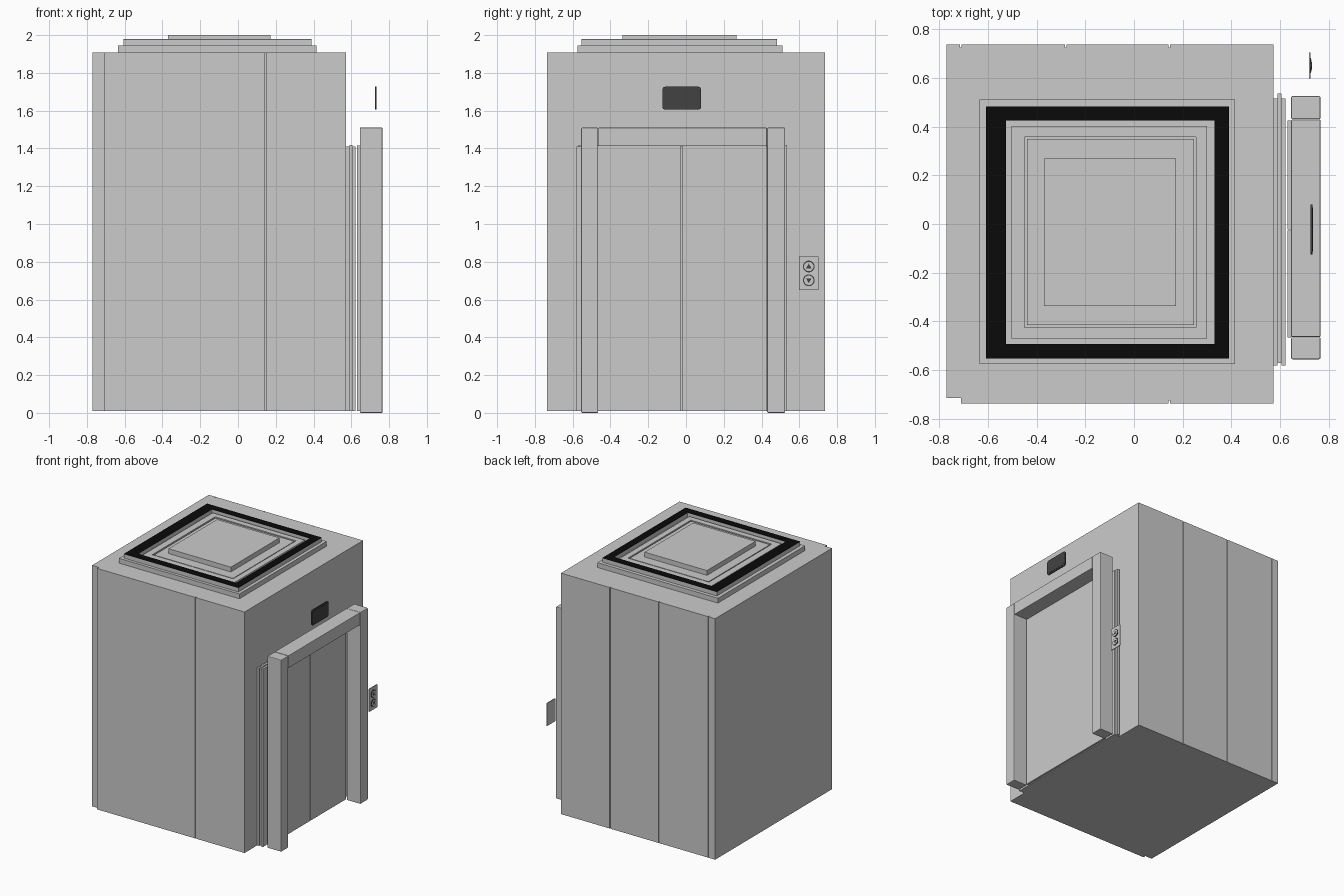
import bpy, bmesh, math
from mathutils import Matrix

if "Cube" in bpy.data.objects:
    bpy.data.objects.remove(bpy.data.objects["Cube"])


def material(name, v):
    m = bpy.data.materials.new(name)
    m.diffuse_color = (v, v, v, 1)
    m.use_nodes = True
    m.node_tree.nodes["Principled BSDF"].inputs["Base Color"].default_value = m.diffuse_color
    return m


BLACK = material("black", 0.003)
DARK = material("dark_glass", 0.055)


def finish(name, bm, mat=None, bevel=0, segments=2):
    bmesh.ops.recalc_face_normals(bm, faces=bm.faces)
    me = bpy.data.meshes.new(name)
    bm.to_mesh(me)
    bm.free()
    ob = bpy.data.objects.new(name, me)
    bpy.context.collection.objects.link(ob)
    if mat:
        me.materials.append(mat)
    if bevel:
        b = ob.modifiers.new("bevel", 'BEVEL')
        b.width, b.segments = bevel, segments
    return ob


def box(name, x, y, z, mat=None, bevel=0):
    bm = bmesh.new()
    size = (x[1] - x[0], y[1] - y[0], z[1] - z[0])
    mid = (sum(x) / 2, sum(y) / 2, sum(z) / 2)
    bmesh.ops.create_cube(bm, size=1, matrix=Matrix.Translation(mid) @ Matrix.Diagonal((*size, 1)))
    return finish(name, bm, mat, bevel)


def extrude(name, points, vec, mat=None, bevel=0):
    bm = bmesh.new()
    face = bm.faces.new([bm.verts.new(p) for p in points])
    ext = bmesh.ops.extrude_face_region(bm, geom=[face], use_keep_orig=True)
    bmesh.ops.translate(bm, vec=vec, verts=[v for v in ext["geom"] if isinstance(v, bmesh.types.BMVert)])
    return finish(name, bm, mat, bevel)


def square_ring(name, outer, inner, z0, z1, mat=None):
    # Rectangular frame from (x0, x1, y0, y1) outlines
    bm = bmesh.new()

    def loop(r, z):
        return [bm.verts.new(p) for p in
                ((r[0], r[2], z), (r[1], r[2], z), (r[1], r[3], z), (r[0], r[3], z))]
    loops = [loop(outer, z0), loop(outer, z1), loop(inner, z1), loop(inner, z0)]
    for a, b in zip(loops, loops[1:] + loops[:1]):
        for i in range(4):
            j = (i + 1) % 4
            bm.faces.new((a[i], a[j], b[j], b[i]))
    return finish(name, bm, mat)


def rounded_plate(name, x0, x1, y, z, r, mat=None):
    # Plate facing +x with rounded corners
    pts = []
    corners = ((y[1] - r, z[1] - r), (y[0] + r, z[1] - r), (y[0] + r, z[0] + r), (y[1] - r, z[0] + r))
    for q, (cy, cz) in enumerate(corners):
        for k in range(5):
            a = math.radians(90 * q + 22.5 * k)
            pts.append((x0, cy + r * math.cos(a), cz + r * math.sin(a)))
    return extrude(name, pts, (x1 - x0, 0, 0), mat)


def disc(name, x0, x1, cy, cz, r, mat=None):
    pts = [(x0, cy + r * math.cos(math.tau * k / 32), cz + r * math.sin(math.tau * k / 32)) for k in range(32)]
    return extrude(name, pts, (x1 - x0, 0, 0), mat)


# Cabin: footprint with panel seams and stepped rear corners
def seam(x, y, inward):
    return [(x - 0.003, y), (x - 0.003, y + inward), (x + 0.003, y + inward), (x + 0.003, y)]


foot = [(-0.77, -0.715), (-0.71, -0.715), (-0.71, -0.737)] + seam(0.145, -0.737, 0.012)
foot += [(0.573, -0.737), (0.573, 0.737)]
for sx in (0.145, -0.28, -0.71):
    foot += reversed(seam(sx, 0.737, -0.012))
foot += [(-0.77, 0.737)]
extrude("cabin", [(x, y, 0.01) for x, y in foot], (0, 0, 1.897))

# Ceiling: stepped plates, dark light strip and raised centre
box("roof_base", (-0.635, 0.415), (-0.575, 0.51), (1.907, 1.945))
outer, inner = (-0.607, 0.39, -0.552, 0.483), (-0.525, 0.33, -0.493, 0.425)
square_ring("roof_rim", outer, inner, 1.945, 1.977)
square_ring("roof_light_strip", outer, inner, 1.977, 1.979, BLACK)
square_ring("roof_inner_step", (-0.503, 0.30, -0.47, 0.403), (-0.45, 0.255, -0.425, 0.358), 1.945, 1.965)
box("roof_inner_panel", (-0.44, 0.247, ), (-0.415, 0.348), (1.945, 1.962))
box("roof_centre_plate", (-0.37, 0.173), (-0.336, 0.268), (1.962, 2.0))

# Inner door pack against the cabin
for i, x in enumerate(((0.573, 0.589), (0.606, 0.622))):
    box(f"inner_door_jamb_{i}", x, (-0.58, 0.515), (0.01, 1.41))
box("inner_door_track", (0.589, 0.606), (-0.57, 0.535), (0.01, 1.418))

# Outer sliding doors
box("outer_door_left", (0.63, 0.645), (-0.465, -0.026), (0.01, 1.415))
box("outer_door_right", (0.63, 0.645), (-0.022, 0.425), (0.01, 1.415))

# Door surround
box("frame_post_left", (0.645, 0.765), (-0.555, -0.465), (0, 1.51), bevel=0.005)
box("frame_post_right", (0.645, 0.765), (0.43, 0.525), (0, 1.51), bevel=0.005)
box("frame_lintel", (0.645, 0.765), (-0.463, 0.428), (1.412, 1.51), bevel=0.003)

# Floor display above the door
rounded_plate("display_body", 0.724, 0.732, (-0.125, 0.08), (1.605, 1.727), 0.016, DARK)
rounded_plate("display_screen", 0.732, 0.734, (-0.113, 0.068), (1.617, 1.715), 0.01, DARK)

# Call button panel with up and down arrows
rounded_plate("call_panel", 0.718, 0.724, (0.597, 0.703), (0.65, 0.83), 0.006)
for label, cz, s in (("up", 0.775, 1), ("down", 0.702, -1)):
    disc(f"{label}_button_ring", 0.724, 0.727, 0.65, cz, 0.031, DARK)
    disc(f"{label}_button", 0.727, 0.729, 0.65, cz, 0.025)
    tri = [(0.729, 0.65 - 0.015, cz - s * 0.01), (0.729, 0.65 + 0.015, cz - s * 0.01), (0.729, 0.65, cz + s * 0.015)]
    extrude(f"{label}_arrow", tri, (0.001, 0, 0), DARK)
